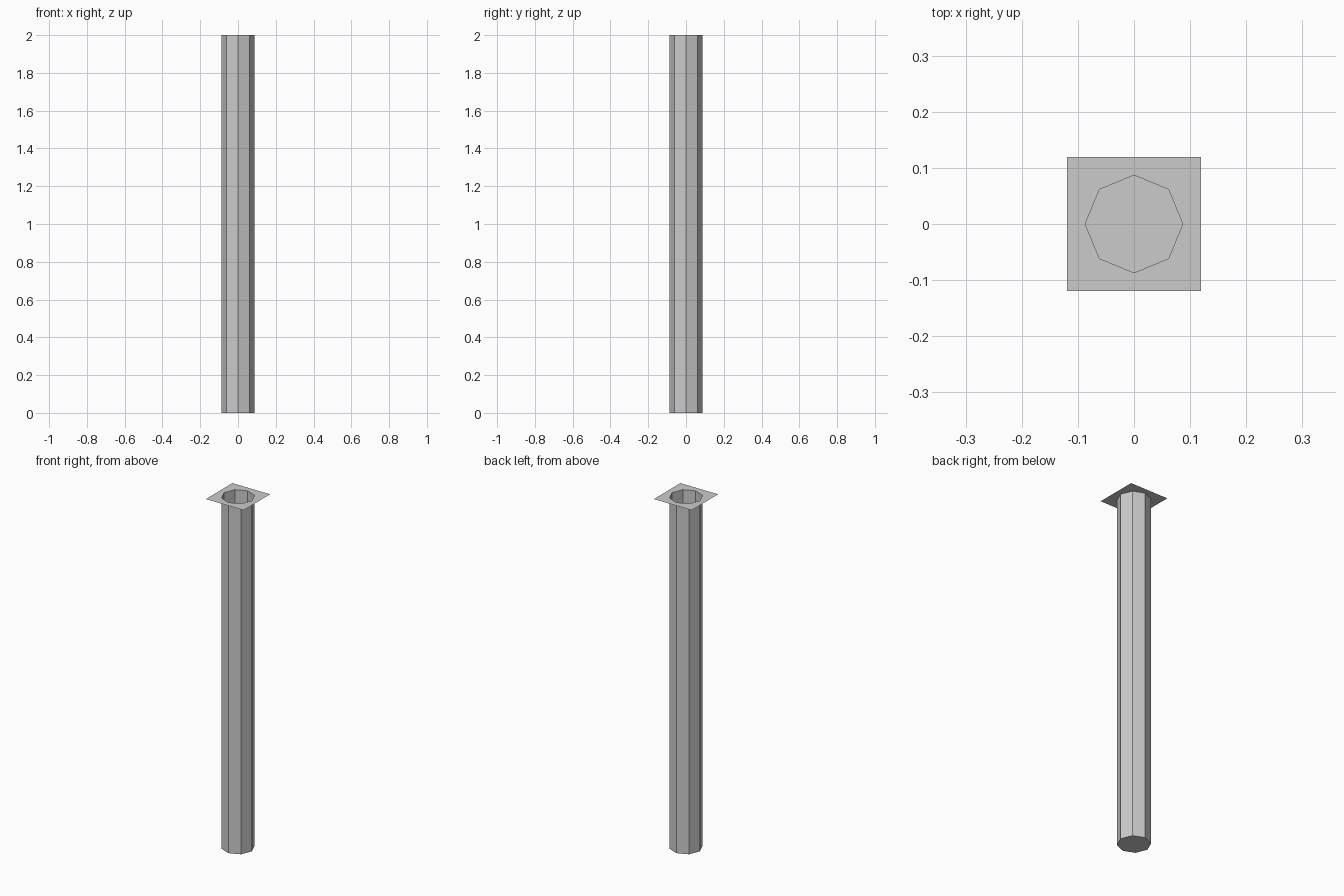
import bpy, bmesh, math

if "Cube" in bpy.data.objects:
    bpy.data.objects.remove(bpy.data.objects["Cube"])

R, HALF, H, SIDES = 0.087, 0.119, 2.0, 8


def make_object(name, bm):
    mesh = bpy.data.meshes.new(name)
    bm.to_mesh(mesh)
    bm.free()
    obj = bpy.data.objects.new(name, mesh)
    bpy.context.collection.objects.link(obj)
    return obj


def ring(bm, z, square=False):
    """Eight points around z, on the octagon or pushed out to the square."""
    verts = []
    for i in range(SIDES):
        a = i * math.tau / SIDES
        c, s = math.cos(a), math.sin(a)
        r = HALF / max(abs(c), abs(s)) if square else R
        verts.append(bm.verts.new((r * c, r * s, z)))
    return verts


def bridge(bm, a, b):
    for i in range(SIDES):
        j = (i + 1) % SIDES
        bm.faces.new((a[i], a[j], b[j], b[i]))


# Hollow octagonal tube, closed at the bottom and open at the top
bm = bmesh.new()
bottom, top = ring(bm, 0), ring(bm, H)
bridge(bm, bottom, top)
bm.faces.new(bottom[::-1])
make_object("tube", bm)

# Thin square flange around the open mouth
bm = bmesh.new()
bridge(bm, ring(bm, H, square=True), ring(bm, H))
make_object("top_flange", bm)
